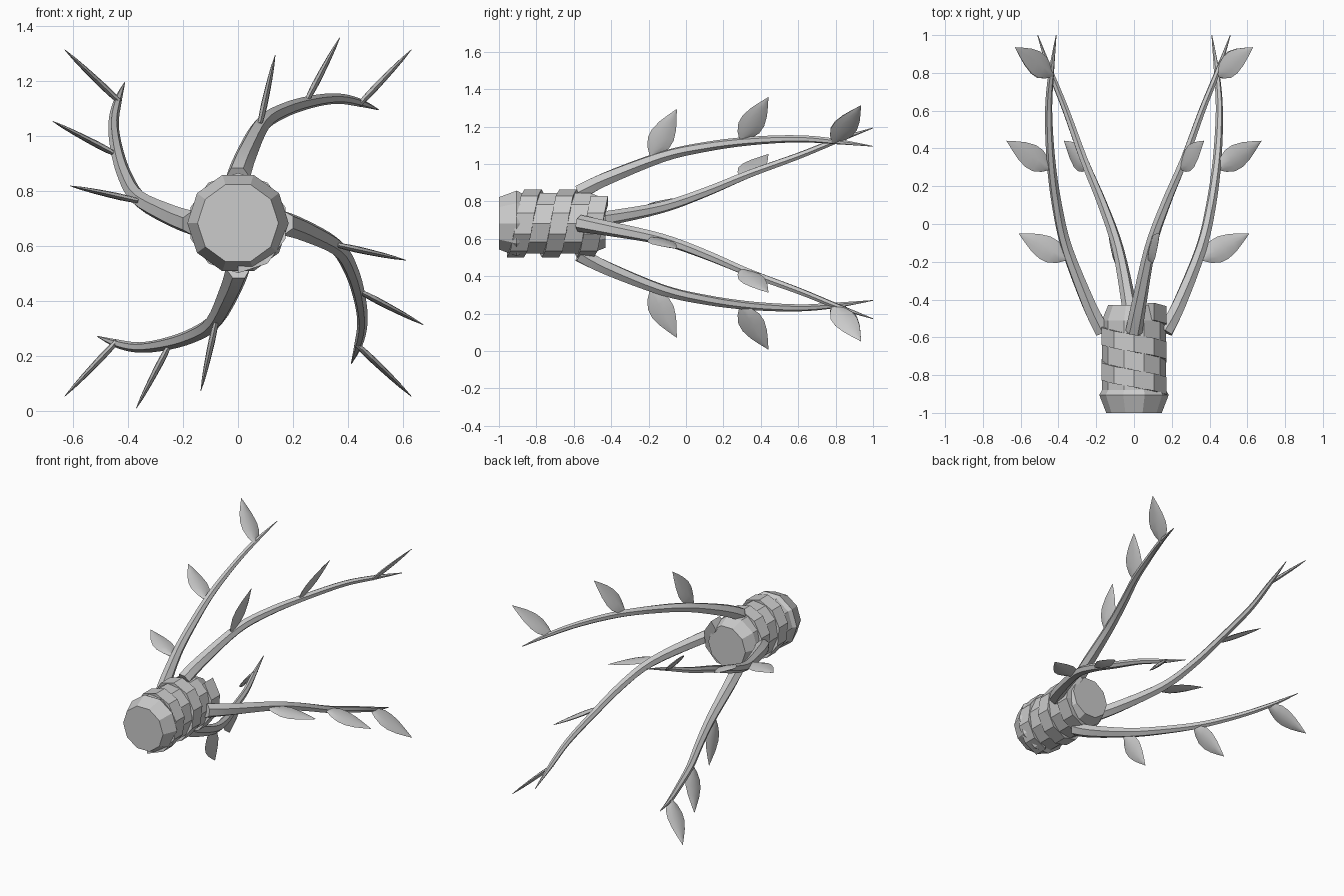
import bpy, bmesh, math
from mathutils import Vector, Matrix

if "Cube" in bpy.data.objects:
    bpy.data.objects.remove(bpy.data.objects["Cube"])

CZ = 0.683  # height of the hub axis, which runs along y

mat = bpy.data.materials.new("plain grey")
mat.diffuse_color = (0.6, 0.6, 0.6, 1)
mat.use_nodes = True
mat.node_tree.nodes["Principled BSDF"].inputs["Base Color"].default_value = mat.diffuse_color


def finish(bm, name, angle):
    """Turn a bmesh into an object, smooth below the given edge angle."""
    bmesh.ops.recalc_face_normals(bm, faces=bm.faces)
    for f in bm.faces:
        f.smooth = angle > 0
    for e in bm.edges:
        e.smooth = e.calc_face_angle(0) < math.radians(angle)
    me = bpy.data.meshes.new(name)
    bm.to_mesh(me)
    bm.free()
    me.materials.append(mat)
    ob = bpy.data.objects.new(name, me)
    bpy.context.collection.objects.link(ob)
    return ob


def loft(rings):
    """Skin a list of equal closed rings and cap both ends."""
    bm = bmesh.new()
    vs = [[bm.verts.new(p) for p in r] for r in rings]
    n = len(vs[0])
    for a, b in zip(vs, vs[1:]):
        for i in range(n):
            j = (i + 1) % n
            bm.faces.new((a[i], a[j], b[j], b[i]))
    bm.faces.new(vs[0])
    bm.faces.new(vs[-1])
    return bm


def polar(r, t, y):
    return Vector((r * math.cos(t), y, CZ + r * math.sin(t)))


# Hub: ten-sided barrel with tapered ends
profile = [(-1, .147), (-.905, .184), (-.88, .17), (-.51, .17), (-.43, .137)]
finish(loft([[polar(r, math.tau * i / 10, y) for i in range(10)]
             for y, r in profile]), "hub", 0)

# Raised band winding around the hub
band = []
for k in range(-3, 22):
    t = math.tau * k / 10 + math.pi / 10
    y = -.865 + .187 * t / math.tau
    band.append([polar(r, t, y + d) for r, d in
                 ((.12, -.046), (.182, -.046), (.182, .046), (.12, .046))])
finish(loft(band), "spiral_band", 0)

# Vine path: x, y, height above the axis, radius
path = [(0, -.57, .165, .045), (.025, -.43, .237, .04), (.085, -.13, .355, .031),
        (.165, .1, .408, .027), (.265, .34, .44, .023), (.36, .6, .452, .019),
        (.44, .8, .438, .015), (.51, 1.0, .412, .002)]


def spline(u):
    i = min(int(u), len(path) - 2)
    f = u - i
    p = [Vector(path[max(0, min(len(path) - 1, i + k))]) for k in (-1, 0, 1, 2)]
    return .5 * (2 * p[1] + (p[2] - p[0]) * f
                 + (2 * p[0] - 5 * p[1] + 4 * p[2] - p[3]) * f * f
                 + (3 * p[1] - p[0] - 3 * p[2] + p[3]) * f ** 3)


def make_vine(rot, name):
    rings, steps = [], 28
    for s in range(steps + 1):
        u = s / steps * (len(path) - 1)
        c = spline(u)
        tan = (spline(min(u + .05, 7)) - spline(max(u - .05, 0))).to_3d().normalized()
        out = Vector((c.x, 0, c.z)).normalized()
        side = tan.cross(out).normalized()
        up = side.cross(tan)
        pos = Vector((c.x, c.y, c.z))
        rings.append([rot @ (pos + c.w * (math.cos(a) * side + math.sin(a) * up))
                      for a in (math.tau * i / 6 for i in range(6))])
    finish(loft(rings), name, 35)


# Leaf: pointed blade with a thin lens section
def make_leaf(rot, base, tip, name):
    base, tip = Vector(base), Vector(tip)
    axis = tip - base
    out = Vector((axis.x, 0, axis.z)).normalized()
    wide = Vector((0, 1, 0))
    wide = (wide - axis.normalized() * wide.dot(axis.normalized())).normalized()
    thin = out.cross(Vector((0, 1, 0)))
    rings = []
    for s, w, h in ((0, .012, .008), (.12, .042, .011), (.28, .064, .012), (.45, .066, .011),
                    (.65, .05, .009), (.83, .026, .006), (1, .001, .001)):
        c = base + axis * s
        rings.append([rot @ (c + wide * w * a + thin * h * b) for a, b in
                      ((1, 0), (.5, .8), (0, 1), (-.5, .8),
                       (-1, 0), (-.5, -.8), (0, -1), (.5, -.8))])
    finish(loft(rings), name, 50)


leaves = [((.08, -.185, .36), (.135, -.05, .61)),
          ((.25, .295, .445), (.37, .44, .674)),
          ((.44, .79, .43), (.63, .935, .63))]

# Four vines, a quarter turn apart, each with three leaves
for q in range(4):
    rot = Matrix.Translation((0, 0, CZ)) @ Matrix.Rotation(q * math.pi / 2, 4, 'Y')
    make_vine(rot, f"vine_{q + 1}")
    for k, (b, t) in enumerate(leaves):
        make_leaf(rot, b, t, f"leaf_{q + 1}_{k + 1}")
